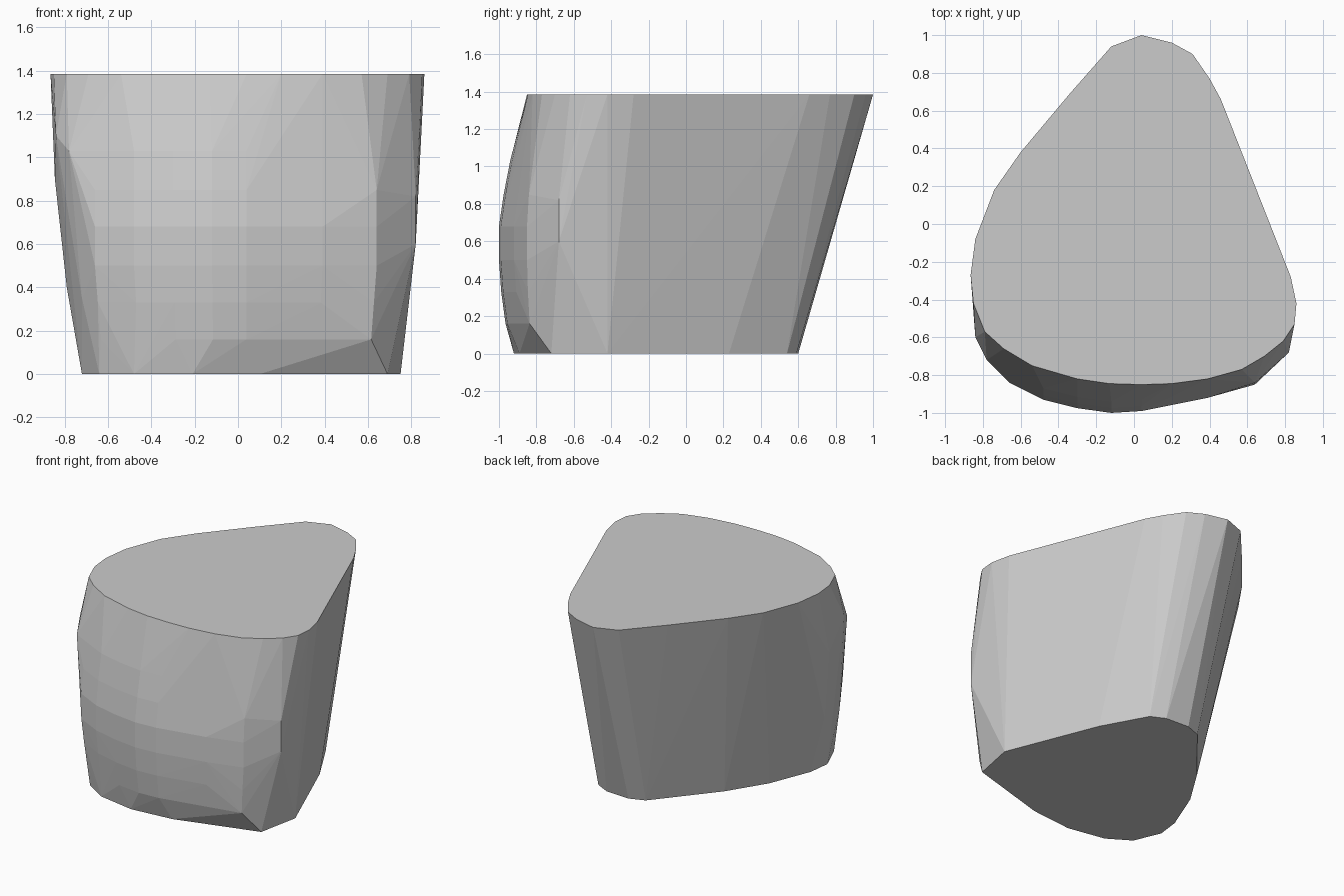
import bpy, bmesh

# Flat top outline, clockwise from the rear tip
TOP_Z = 1.385
top = [(.04, 1), (.20, .96), (.31, .90), (.40, .77), (.46, .66), (.83, -.28), (.86, -.42),
       (.85, -.53), (.79, -.62), (.69, -.70), (.57, -.77), (.39, -.82), (.20, -.845),
       (.04, -.85), (-.13, -.845), (-.30, -.82), (-.54, -.75), (-.69, -.66), (-.79, -.57),
       (-.85, -.42), (-.865, -.27), (-.84, -.08), (-.74, .18), (-.60, .38), (-.34, .69),
       (-.12, .94)]

# Smaller base outline, shifted forward
base = [(.04, .60), (.22, .59), (.32, .54), (.49, .23), (.75, -.42), (.69, -.72),
        (.10, -.89), (-.21, -.92), (-.48, -.87), (-.64, -.77), (-.72, -.58), (-.70, -.42),
        (-.58, -.12), (-.41, .15), (-.07, .56)]

# Bulged front: one horizontal section, pushed back differently at each level
section = [(.64, -.85), (.39, -.92), (.04, -.99), (-.12, -1), (-.30, -.975),
           (-.48, -.93), (-.66, -.84)]
levels = [(.16, .035, .96), (.33, .012, .98), (.50, 0, 1), (.68, 0, 1),
          (.85, .025, 1), (1.03, .06, 1)]

# Rounded side corners
corners = [(.82, -.68, .60), (.82, -.68, .82), (-.78, -.72, 1.03), (-.84, -.60, 1.10),
           (-.76, -.69, .70), (-.72, -.72, .35), (-.79, -.45, .40), (-.845, -.42, .90)]

points = [(x, y, TOP_Z) for x, y in top] + [(x, y, 0) for x, y in base] + corners
for z, back, width in levels:
    points += [(x * width, y + back * (.4 if x > .6 and z < .9 else 1), z) for x, y in section]

# Wrap the sections in one faceted skin
bm = bmesh.new()
for p in points:
    bm.verts.new(p)
hull = bmesh.ops.convex_hull(bm, input=bm.verts[:])
bmesh.ops.delete(bm, geom=[v for v in bm.verts if not v.link_faces], context='VERTS')
bmesh.ops.dissolve_limit(bm, angle_limit=.005, verts=bm.verts[:], edges=bm.edges[:])
bmesh.ops.recalc_face_normals(bm, faces=bm.faces[:])

mesh = bpy.data.meshes.new("tapered_block")
bm.to_mesh(mesh)
bm.free()
block = bpy.data.objects.new("tapered_block", mesh)
bpy.context.collection.objects.link(block)
